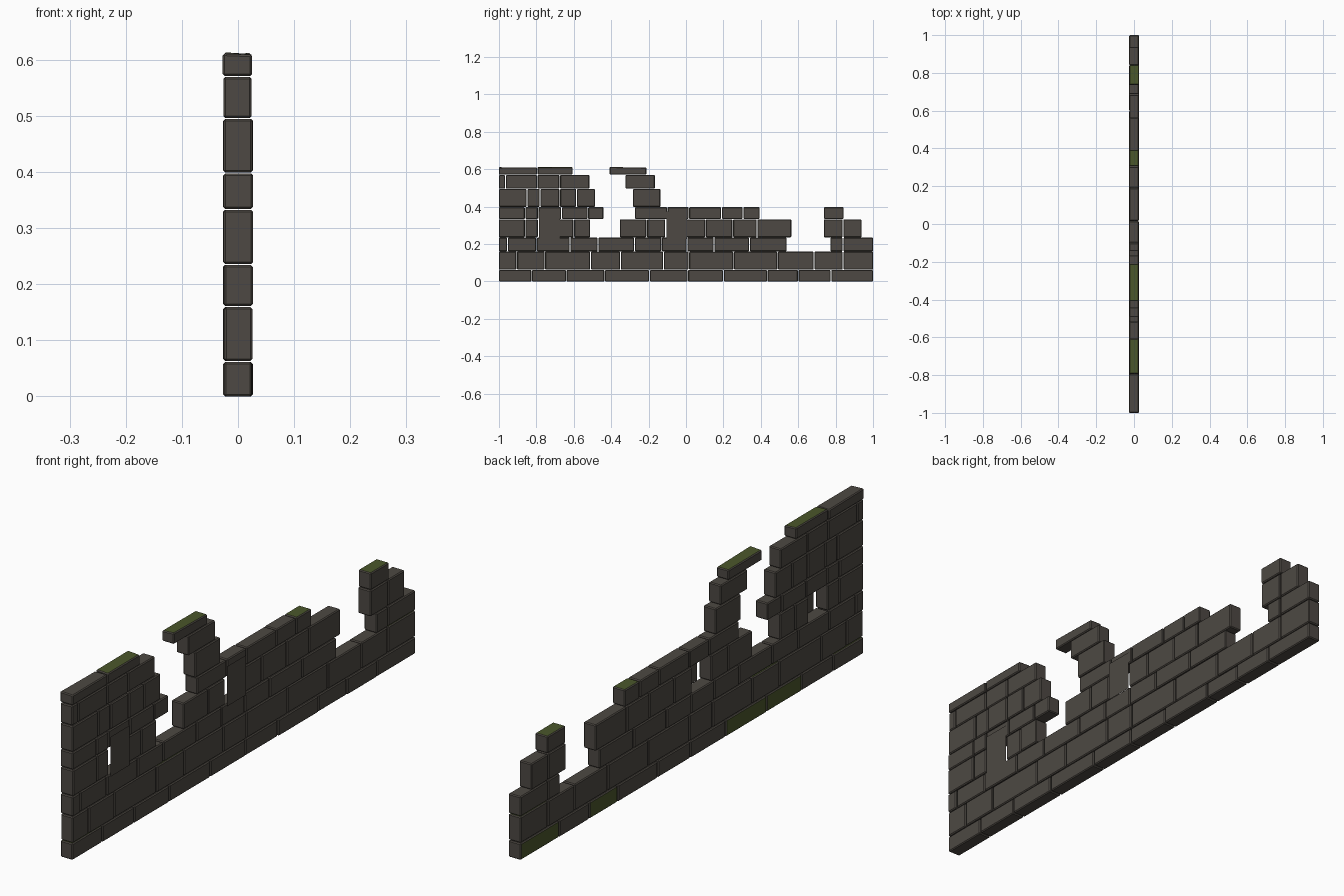
import bpy, bmesh, random
from mathutils import Vector

if "Cube" in bpy.data.objects:
    bpy.data.objects.remove(bpy.data.objects["Cube"])
random.seed(7)

def mat(name, c):
    m = bpy.data.materials.new(name)
    m.diffuse_color = (*c, 1)
    m.use_nodes = True
    m.node_tree.nodes["Principled BSDF"].inputs["Base Color"].default_value = m.diffuse_color
    return m

STONE = mat("dark stone", (0.075, 0.066, 0.056))
MOSS = mat("moss green", (0.070, 0.095, 0.024))

# heights of the course boundaries
Z = [0, 0.062, 0.16, 0.235, 0.333, 0.398, 0.495, 0.57, 0.612]
# joints along y for every run of stones: (course, joints)
RUNS = [
    (0, [-1, -.825, -.64, -.435, -.195, .01, .20, .435, .60, .775, 1]),
    (1, [-1, -.905, -.755, -.51, -.35, -.12, .015, .255, .49, .685, .84, 1]),
    (2, [-1, -.955, -.80, -.62, -.47, -.275, -.13, .005, .15, .34, .54]),
    (2, [.77, .84, 1]),
    (3, [-1, -.86, -.79]), (3, [-.68, -.60, -.51]),
    (3, [-.355, -.21, -.11]), (3, [0, .105, .25, .38, .565]),
    (3, [.735, .84, .94]),
    (4, [-1, -.86, -.79, -.665, -.525, -.44]),
    (4, [-.275, -.10, .015, .19, .305, .395]), (4, [.735, .845]),
    (5, [-1, -.85, -.78, -.675, -.585, -.485]), (5, [-.285, -.135]),
    (6, [-1, -.965, -.795, -.675, -.515]), (6, [-.325, -.165]),
    (7, [-1, -.795, -.605]), (7, [-.41, -.21]),
]
# stones with moss on top / on the back, by (course, first joint)
MOSS_TOP = {(7, -.795), (7, -.41), (4, .305), (4, .735), (1, -.51), (1, .84), (0, -1)}
MOSS_BACK = {(0, -.435), (0, .435), (0, .775), (0, -.64), }

def stone(course, y0, y1):
    """One bevelled, slightly uneven block."""
    bm = bmesh.new()
    bmesh.ops.create_cube(bm, size=1)
    g = 0.002
    z0, z1 = Z[course] + (g / 2 if course else 0), Z[course + 1] - g / 2
    a = y0 + (g if y0 > -1 else 0)
    b = y1 - (g if y1 < 1 else 0)
    off = random.uniform(-.001, .001)
    half = random.uniform(.0245, .0265)
    for v in bm.verts:
        top = v.co.z > 0
        v.co = Vector((off + (half if v.co.x > 0 else -half),
                       b if v.co.y > 0 else a,
                       z1 if top else z0))
        if course == 7 and top:
            v.co.z += random.uniform(-.004, .002)
    for f in bm.faces:
        f.normal_update()
        if (course, y0) in MOSS_TOP and f.normal.z > .9:
            f.material_index = 1
        if (course, y0) in MOSS_BACK and f.normal.x < -.9:
            f.material_index = 1
    bmesh.ops.bevel(bm, geom=bm.edges[:], offset=.0035, segments=1,
                    affect='EDGES', material=0)
    finish(bm, "stone_block")

def finish(bm, name):
    me = bpy.data.meshes.new(name)
    bm.to_mesh(me)
    bm.free()
    me.materials.append(STONE)
    me.materials.append(MOSS)
    ob = bpy.data.objects.new(name, me)
    bpy.context.collection.objects.link(ob)

for course, joints in RUNS:
    for y0, y1 in zip(joints, joints[1:]):
        stone(course, y0, y1)

# one-sided face slabs in front of the two openings
for y0, y1 in ((-.785, -.675), (-.105, .005)):
    bm = bmesh.new()
    bm.faces.new([bm.verts.new((.029, y, z)) for y, z in
                  ((y0, .228), (y1, .228), (y1, .375), (y0, .375))])
    finish(bm, "opening_slab")
